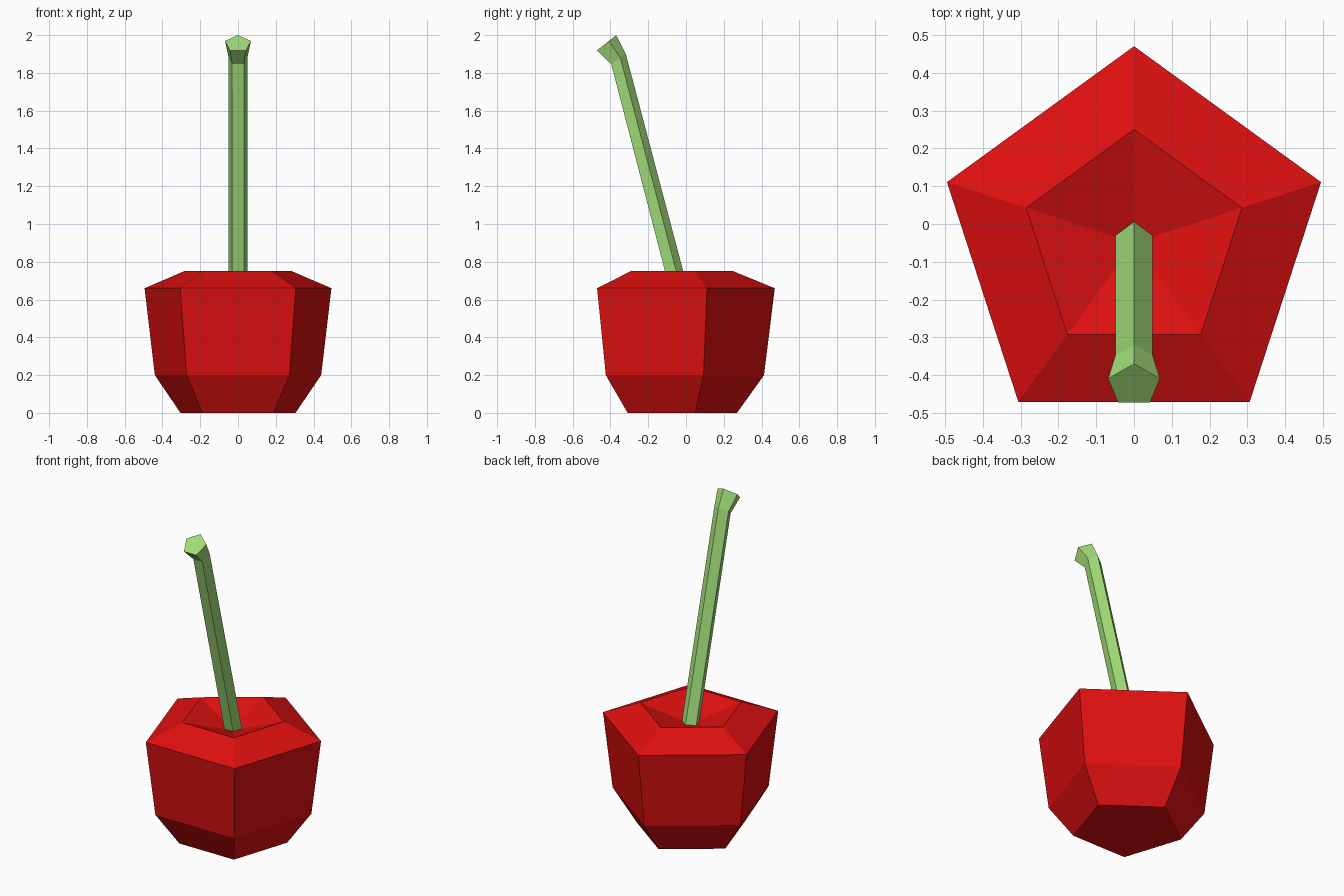
import bpy, bmesh, math
from mathutils import Vector

if "Cube" in bpy.data.objects:
    bpy.data.objects.remove(bpy.data.objects["Cube"])

SIDES = 5


def material(name, rgb):
    m = bpy.data.materials.new(name)
    m.diffuse_color = (*rgb, 1.0)
    m.use_nodes = True
    m.node_tree.nodes["Principled BSDF"].inputs["Base Color"].default_value = m.diffuse_color
    return m


def ring(bm, centre, radius, tilt=0.0):
    """Pentagon with one corner at the back, tipped forward by tilt about x."""
    back = Vector((0, math.cos(tilt), math.sin(tilt)))
    right = Vector((1, 0, 0))
    verts = []
    for i in range(SIDES):
        a = 2 * math.pi * i / SIDES
        verts.append(bm.verts.new(Vector(centre) + radius * (math.cos(a) * back - math.sin(a) * right)))
    return verts


def bridge(bm, low, high):
    for i in range(SIDES):
        j = (i + 1) % SIDES
        bm.faces.new((low[i], low[j], high[j], high[i]))


def finish(bm, name, mat):
    bmesh.ops.recalc_face_normals(bm, faces=bm.faces)
    mesh = bpy.data.meshes.new(name)
    bm.to_mesh(mesh)
    bm.free()
    mesh.materials.append(mat)
    obj = bpy.data.objects.new(name, mesh)
    bpy.context.collection.objects.link(obj)
    return obj


red = material("cherry red", (0.74, 0.005, 0.005))
green = material("stem green", (0.36, 0.72, 0.19))

# Fruit: stacked pentagons, flat bottom and a sunken five-sided dimple on top
FRUIT_Y = -0.05
bm = bmesh.new()
rings = [ring(bm, (0, FRUIT_Y, z), r)
         for z, r in ((0.0, 0.32), (0.2, 0.463), (0.66, 0.52), (0.75, 0.30))]
for low, high in zip(rings, rings[1:]):
    bridge(bm, low, high)
bm.faces.new(rings[0][::-1])
pit = bm.verts.new((0, FRUIT_Y, 0.655))
for i in range(SIDES):
    bm.faces.new((rings[-1][i], rings[-1][(i + 1) % SIDES], pit))
finish(bm, "fruit", red)

# Stem: leaning pentagonal rod that bends forward and flares at the tip
bm = bmesh.new()
rings = [ring(bm, c, r, math.radians(t)) for c, r, t in (
    ((0, -0.034, 0.62), 0.052, 14.6),
    ((0, -0.361, 1.87), 0.052, 35),
    ((0, -0.426, 1.955), 0.072, 38.5))]
for low, high in zip(rings, rings[1:]):
    bridge(bm, low, high)
bm.faces.new(rings[0][::-1])
bm.faces.new(rings[-1])
finish(bm, "stem", green)
